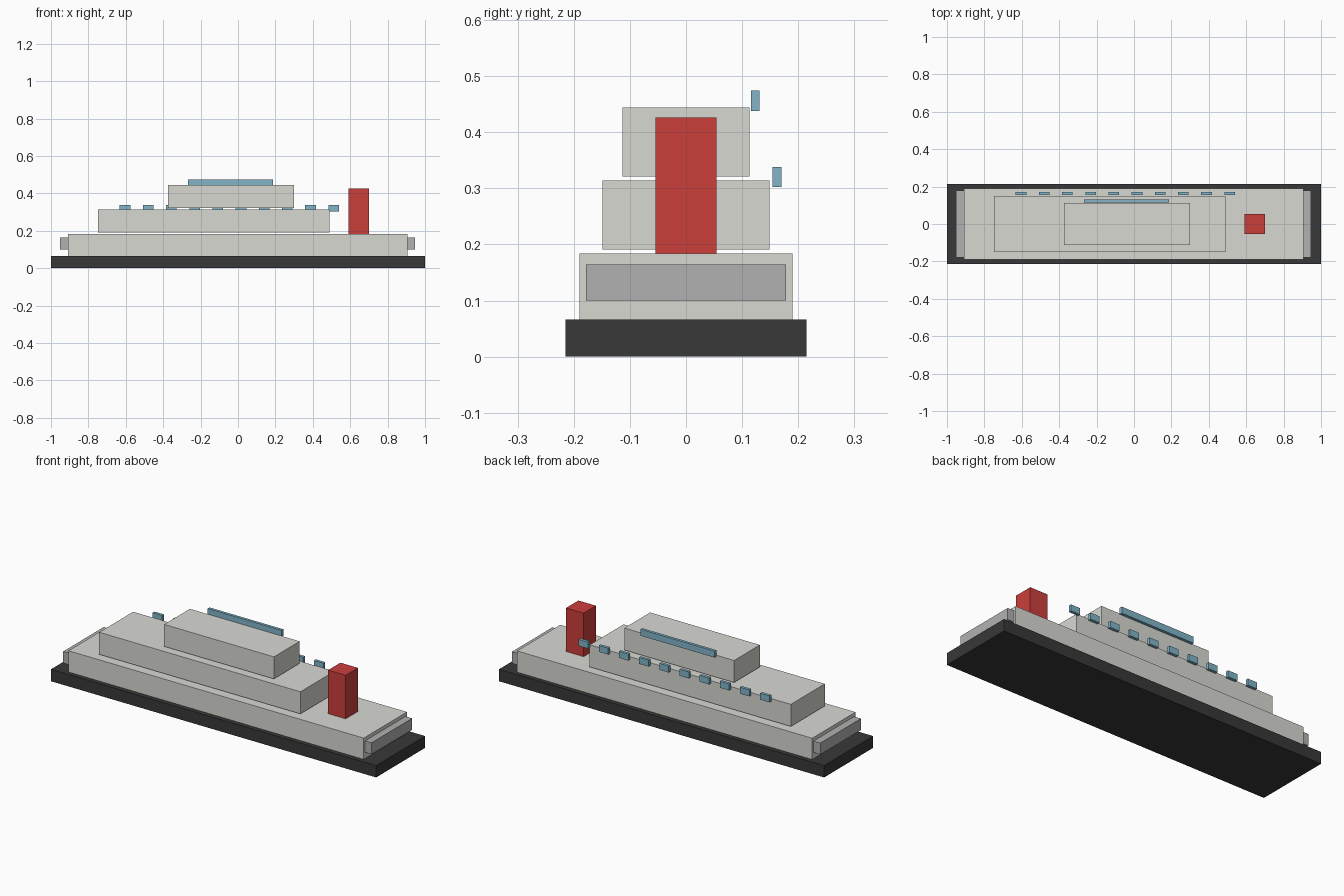
import bpy

if "Cube" in bpy.data.objects:
    bpy.data.objects.remove(bpy.data.objects["Cube"])


def material(name, rgb):
    m = bpy.data.materials.new(name)
    m.diffuse_color = (*rgb, 1)
    m.use_nodes = True
    m.node_tree.nodes["Principled BSDF"].inputs["Base Color"].default_value = m.diffuse_color
    return m


DARK = material("dark_hull", (0.04, 0.04, 0.04))
PALE = material("pale_deck", (0.69, 0.69, 0.65))
GREY = material("grey_bumper", (0.44, 0.44, 0.44))
RED = material("red_funnel", (0.60, 0.05, 0.045))
BLUE = material("blue_glass", (0.22, 0.46, 0.58))


def box(name, x, y, z, mat):
    """Box spanning the (min, max) range on each axis."""
    bpy.ops.mesh.primitive_cube_add(size=1, location=[sum(r) / 2 for r in (x, y, z)])
    o = bpy.context.object
    o.name = name
    o.scale = [r[1] - r[0] for r in (x, y, z)]
    bpy.ops.object.transform_apply(location=False, rotation=False, scale=True)
    o.data.materials.append(mat)
    return o


# Hull and stacked decks
box("hull", (-1, 1), (-0.215, 0.215), (0, 0.066), DARK)
box("lower_deck", (-0.909, 0.906), (-0.19, 0.19), (0.066, 0.184), PALE)
box("middle_deck", (-0.749, 0.488), (-0.149, 0.149), (0.191, 0.314), PALE)
box("upper_deck", (-0.375, 0.300), (-0.113, 0.113), (0.3215, 0.444), PALE)

# End bumpers
box("left_bumper", (-0.951, -0.908), (-0.178, 0.178), (0.1, 0.164), GREY)
box("right_bumper", (0.904, 0.946), (-0.178, 0.178), (0.1, 0.164), GREY)

# Funnel
box("funnel", (0.592, 0.700), (-0.054, 0.054), (0.184, 0.426), RED)

# Row of small windows along the back, and the long bridge window
for i in range(10):
    cx = -0.604 + i * 0.124
    box(f"window_{i + 1}", (cx - 0.0285, cx + 0.0285), (0.1545, 0.1705), (0.302, 0.338), BLUE)
box("bridge_window", (-0.267, 0.187), (0.1155, 0.131), (0.438, 0.474), BLUE)
